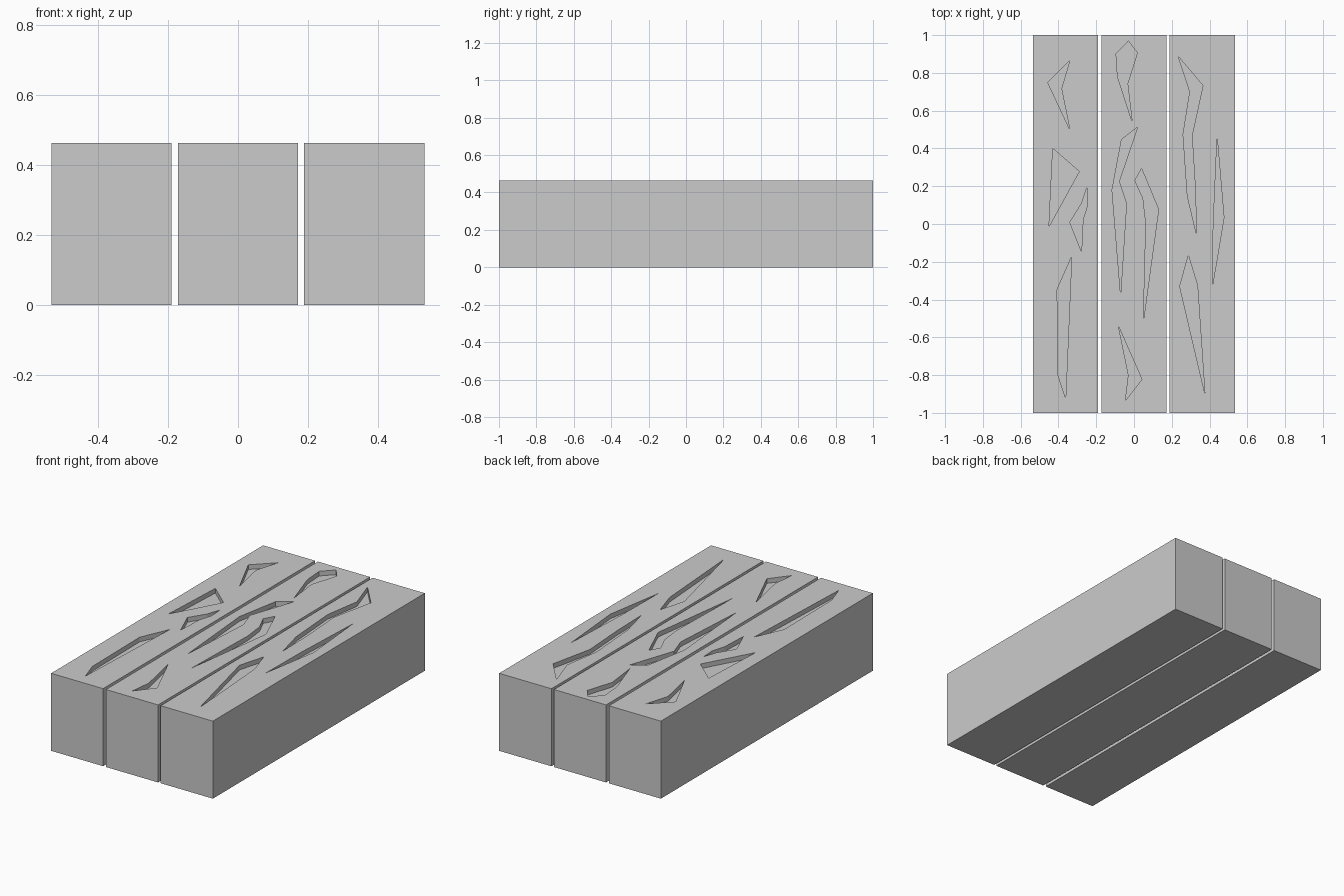
import bpy, bmesh

if "Cube" in bpy.data.objects:
    bpy.data.objects.remove(bpy.data.objects["Cube"])

TOP, DEPTH = 0.463, 0.028


def prism(bm, pts, z0, z1):
    """Add a closed vertical prism over a 2D outline."""
    face = bm.faces.new([bm.verts.new((x, y, z0)) for x, y in pts])
    ext = bmesh.ops.extrude_face_region(bm, geom=[face], use_keep_orig=True)
    verts = [v for v in ext["geom"] if isinstance(v, bmesh.types.BMVert)]
    bmesh.ops.translate(bm, verts=verts, vec=(0, 0, z1 - z0))


def make_object(name, outlines, z0, z1):
    bm = bmesh.new()
    for pts in outlines:
        prism(bm, pts, z0, z1)
    bmesh.ops.recalc_face_normals(bm, faces=bm.faces)
    mesh = bpy.data.meshes.new(name)
    bm.to_mesh(mesh)
    bm.free()
    obj = bpy.data.objects.new(name, mesh)
    bpy.context.collection.objects.link(obj)
    return obj


def make_plank(name, x0, x1, chips):
    """Long block with shallow angular recesses carved in the top."""
    plank = make_object(name, [[(x0, -1), (x1, -1), (x1, 1), (x0, 1)]], 0, TOP)
    cutter = make_object(name + "_cutter", chips, TOP - DEPTH, TOP + 0.1)
    cutter.hide_render = True
    mod = plank.modifiers.new("carve", "BOOLEAN")
    mod.operation = "DIFFERENCE"
    mod.solver = "EXACT"
    mod.object = cutter
    bpy.context.view_layer.objects.active = plank
    bpy.ops.object.modifier_apply(modifier=mod.name)
    bpy.data.objects.remove(cutter, do_unlink=True)


# Left plank
make_plank("left_plank", -0.534, -0.191, [
    [(-.34, .865), (-.457, .75), (-.34, .50), (-.384, .717)],
    [(-.43, .40), (-.29, .278), (-.45, -.013)],
    [(-.25, .19), (-.246, .10), (-.27, .024), (-.278, -.145), (-.34, .008), (-.278, .108)],
    [(-.33, -.172), (-.407, -.347), (-.402, -.80), (-.362, -.923)],
])

# Middle plank
make_plank("middle_plank", -0.172, 0.172, [
    [(-.03, .968), (-.095, .902), (-.087, .78), (-.01, .542), (-.034, .743), (.018, .907)],
    [(.019, .513), (-.066, .447), (-.116, .18), (-.071, -.373), (-.04, .108), (-.079, .225)],
    [(.04, .294), (.005, .23), (.048, .135), (.063, .003), (.05, -.51), (.13, .077)],
    [(-.082, -.542), (-.029, -.80), (-.045, -.934), (.042, -.823)],
])

# Right plank
make_plank("right_plank", 0.189, 0.534, [
    [(.235, .886), (.296, .70), (.26, .474), (.283, .146),
     (.33, -.05), (.325, .18), (.307, .468), (.365, .733)],
    [(.44, .458), (.42, 0), (.415, -.33), (.476, .034)],
    [(.288, -.167), (.242, -.33), (.375, -.897), (.336, -.325)],
])
